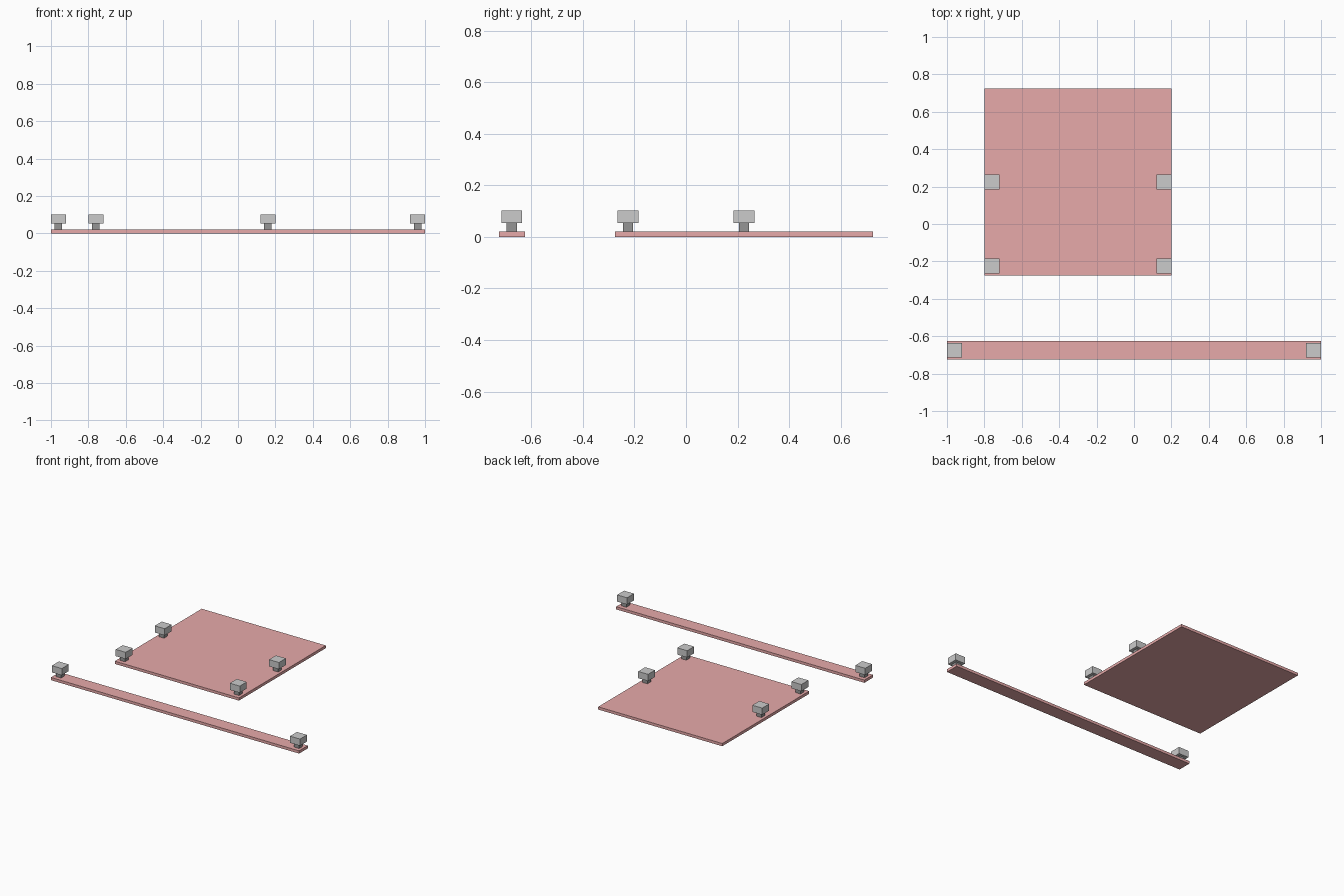
import bpy

if "Cube" in bpy.data.objects:
    bpy.data.objects.remove(bpy.data.objects["Cube"])


def material(name, rgb):
    m = bpy.data.materials.new(name)
    m.diffuse_color = (*rgb, 1)
    m.use_nodes = True
    m.node_tree.nodes["Principled BSDF"].inputs["Base Color"].default_value = m.diffuse_color
    return m


pink = material("pink", (0.8, 0.4, 0.4))
dark = material("dark_grey", (0.3, 0.3, 0.3))
light = material("light_grey", (0.6, 0.6, 0.6))


def box(name, x, y, z, size, mat):
    """Box centred on x, y with its underside at z."""
    bpy.ops.mesh.primitive_cube_add(size=1, location=(x, y, z + size[2] / 2))
    o = bpy.context.object
    o.name = name
    o.scale = size
    bpy.ops.object.transform_apply(location=False, rotation=False, scale=True)
    o.data.materials.append(mat)


def peg(name, x, y):
    """Narrow stem with a wider square head."""
    box(name + "_stem", x, y, 0.02, (0.04, 0.04, 0.033), dark)
    box(name + "_head", x, y, 0.053, (0.08, 0.08, 0.049), light)


# Long front strip with a peg at each end
box("strip", 0, -0.675, 0, (2, 0.1, 0.02), pink)
for side, x in (("left", -0.96), ("right", 0.96)):
    peg("strip_peg_" + side, x, -0.675)

# Square panel with two pegs along each side edge
box("panel", -0.3, 0.225, 0, (1, 1, 0.02), pink)
for side, x in (("left", -0.76), ("right", 0.16)):
    for row, y in (("front", -0.225), ("middle", 0.225)):
        peg(f"panel_peg_{row}_{side}", x, y)
